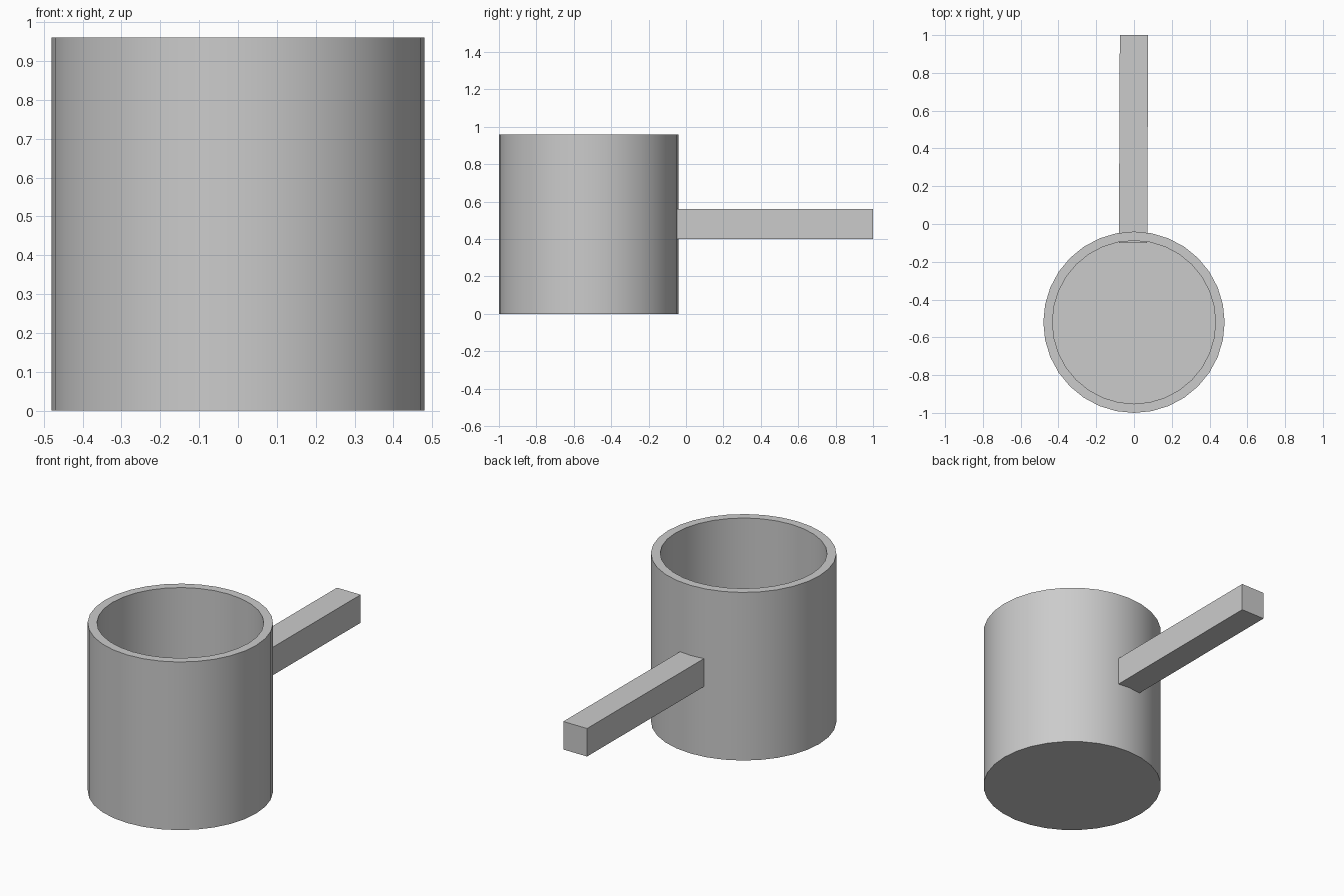
import bpy
import bmesh
import math

cube = bpy.data.objects.get("Cube")
if cube:
    bpy.data.objects.remove(cube, do_unlink=True)

# One plain grey material
grey = bpy.data.materials.new("plain grey")
grey.use_nodes = True
colour = (0.6, 0.6, 0.6, 1.0)
grey.diffuse_color = colour
grey.node_tree.nodes["Principled BSDF"].inputs["Base Color"].default_value = colour


def make_object(name, bm):
    bmesh.ops.recalc_face_normals(bm, faces=bm.faces)
    mesh = bpy.data.meshes.new(name)
    bm.to_mesh(mesh)
    bm.free()
    mesh.materials.append(grey)
    obj = bpy.data.objects.new(name, mesh)
    bpy.context.collection.objects.link(obj)
    return obj


# Pot: a cylinder whose top is inset for the rim and pushed down for the hollow
SIDES, RADIUS, HEIGHT, WALL, FLOOR = 32, 0.48, 0.96, 0.048, 0.05
bm = bmesh.new()
bmesh.ops.create_cone(bm, cap_ends=True, segments=SIDES, radius1=RADIUS,
                      radius2=RADIUS, depth=HEIGHT)
bmesh.ops.translate(bm, verts=bm.verts, vec=(0, 0, HEIGHT / 2))
top = max(bm.faces, key=lambda f: f.calc_center_median().z)
bmesh.ops.inset_region(bm, faces=[top], thickness=WALL, use_even_offset=True)
inner = bmesh.ops.extrude_discrete_faces(bm, faces=[top])["faces"][0]
bmesh.ops.translate(bm, verts=inner.verts, vec=(0, 0, FLOOR - HEIGHT))
pot = make_object("pot", bm)
pot.location.y = -0.52
bpy.ops.object.select_all(action='DESELECT')
pot.select_set(True)
bpy.context.view_layer.objects.active = pot
bpy.ops.object.shade_smooth_by_angle(angle=math.radians(30))

# Handle: a square bar that just passes through the back wall, leaning slightly
bm = bmesh.new()
bmesh.ops.create_cube(bm, size=1)
bmesh.ops.scale(bm, verts=bm.verts, vec=(0.15, 1.1, 0.16))
bmesh.ops.translate(bm, verts=bm.verts, vec=(0, 0.45, 0.48))
for v in bm.verts:
    if v.co.y < 0:
        v.co.x -= 0.005
make_object("handle", bm)
